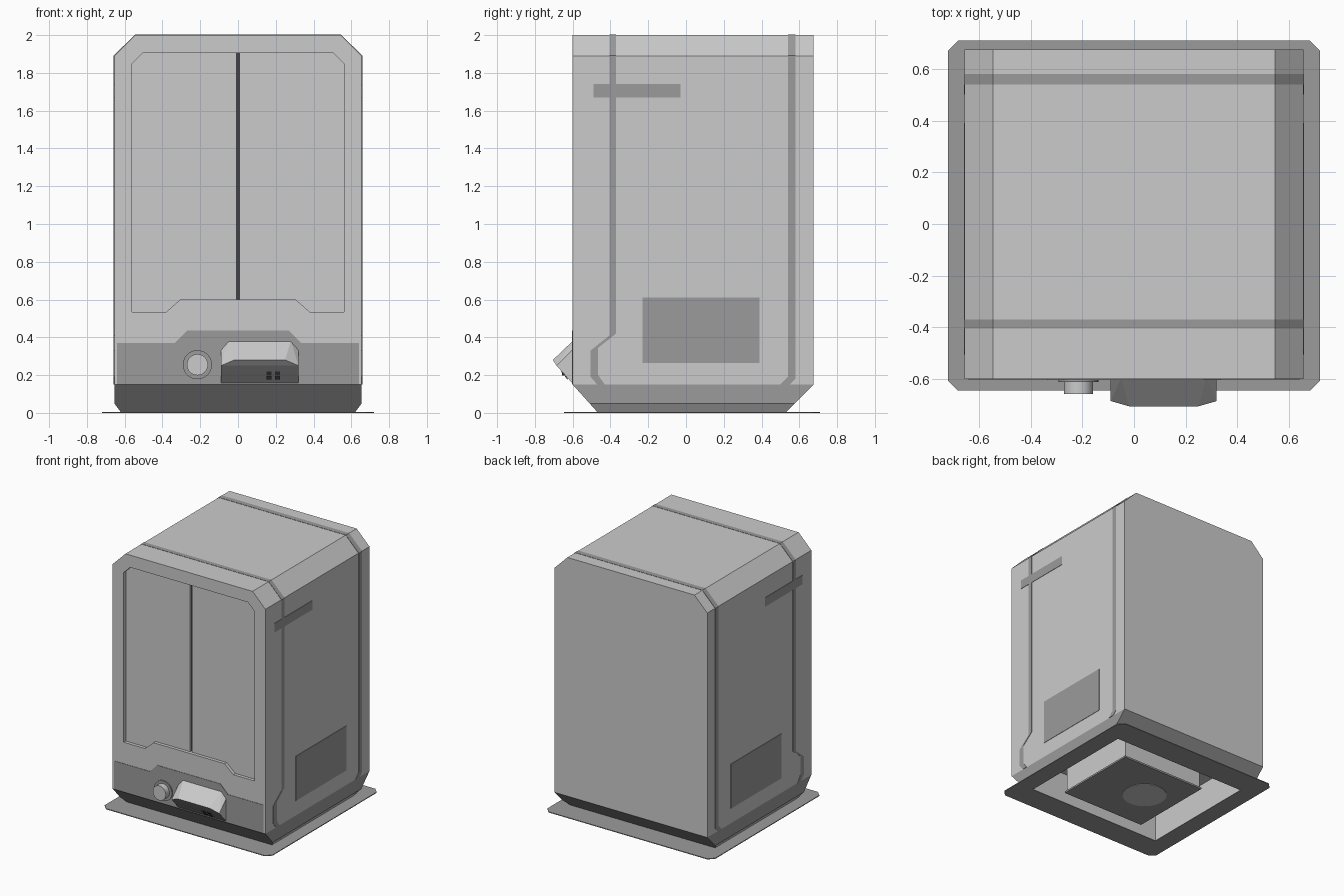
import bpy, bmesh, math
from mathutils import Vector

cube = bpy.data.objects.get("Cube")
if cube:
    bpy.data.objects.remove(cube)


def material(name, v):
    m = bpy.data.materials.new(name)
    m.use_nodes = True
    col = (v, v, v, 1)
    m.diffuse_color = col
    m.node_tree.nodes["Principled BSDF"].inputs["Base Color"].default_value = col
    return m


LIGHT = material("light grey", 0.6)
DARK = material("dark grey", 0.33)
BLACK = material("port black", 0.06)


def finish(name, bm, *mats):
    bmesh.ops.recalc_face_normals(bm, faces=bm.faces)
    me = bpy.data.meshes.new(name)
    bm.to_mesh(me)
    bm.free()
    ob = bpy.data.objects.new(name, me)
    for m in mats:
        me.materials.append(m)
    bpy.context.collection.objects.link(ob)
    return ob


def prism_bm(pts, axis, a, b):
    """Outline in the two remaining axes, extruded along one axis from a to b."""
    bm = bmesh.new()
    verts = []
    for p in pts:
        co = list(p)
        co.insert(axis, a)
        verts.append(bm.verts.new(co))
    face = bm.faces.new(verts)
    ext = bmesh.ops.extrude_face_region(bm, geom=[face])["geom"]
    move = Vector((0, 0, 0))
    move[axis] = b - a
    bmesh.ops.translate(bm, vec=move, verts=[g for g in ext if isinstance(g, bmesh.types.BMVert)])
    return bm


def prism(name, pts, axis, a, b, mat):
    return finish(name, prism_bm(pts, axis, a, b), mat)


def rect(x0, x1, y0, y1):
    return [(x0, y0), (x1, y0), (x1, y1), (x0, y1)]


def mirrored(right):
    """Close an outline by mirroring its right half."""
    return right + [(-x, z) for x, z in reversed(right)]


def cut(ob, cutter):
    cutter.hide_render = True
    cutter.hide_set(True)
    cutter.display_type = 'WIRE'
    mod = ob.modifiers.new("cut", 'BOOLEAN')
    mod.object = cutter
    mod.solver = 'EXACT'


W, FRONT, BACK = 0.655, -0.6, 0.675

# Housing: chamfered prism with sloped underside at front and back
bm = prism_bm(mirrored([(0.62, 0.004), (W, 0.05), (W, 1.89), (0.545, 2)]), 1, FRONT, BACK)


def slice_off(co, no, keep_all=False):
    geom = bm.verts[:] + bm.edges[:] + bm.faces[:]
    res = bmesh.ops.bisect_plane(bm, geom=geom, plane_co=co, plane_no=no, clear_outer=not keep_all)
    if not keep_all:
        edges = [e for e in res["geom_cut"] if isinstance(e, bmesh.types.BMEdge)]
        bmesh.ops.contextual_create(bm, geom=edges)


slice_off((0, FRONT, 0.15), (0, -0.145, -0.13))
slice_off((0, BACK, 0.15), (0, 0.145, -0.145))
slice_off((0, 0, 0.15), (0, 0, 1), True)
slice_off((0, 0, 0.05), (0, 0, 1), True)
bm.normal_update()
for f in bm.faces:
    z = f.calc_center_median().z
    sloped = abs(f.normal.y) > 0.3
    f.material_index = 1 if z < 0.15 and (z > 0.05 or sloped) else 0
housing = finish("housing", bm, LIGHT, DARK)

# Floor flange with clipped corners
flange = prism("floor_flange", [(-0.68, -0.645), (0.68, -0.645), (0.72, -0.605), (0.72, 0.67),
                                (0.68, 0.71), (-0.68, 0.71), (-0.72, 0.67), (-0.72, -0.605)],
               2, 0, 0.006, DARK)

# Underside cavity through flange and housing
cavity = prism("cavity_cutter", rect(-0.58, 0.58, -0.45, 0.51), 2, -0.1, 0.24, LIGHT)
cut(housing, cavity)
cut(flange, cavity)

# Door recess and the two doors
recess = mirrored([(0.305, 0.6), (0.38, 0.535), (0.56, 0.535), (0.56, 1.85), (0.505, 1.905)])
cut(housing, prism("door_recess_cutter", recess, 1, -0.7, -0.55, LIGHT))
door = [(0.008, 0.6), (0.305, 0.6), (0.38, 0.535), (0.56, 0.535),
        (0.56, 1.85), (0.505, 1.905), (0.008, 1.905)]
for side, s in (("left", 1), ("right", -1)):
    prism(side + "_door", [(s * x, z) for x, z in door], 1, -0.575, -0.548, LIGHT)
prism("door_seam", rect(-0.008, 0.008, 0.6, 1.905), 1, -0.557, -0.549, BLACK)

# Bands over the roof and down both sides, vents and grips
front_band = [(-0.405, 1.89), (-0.405, 0.41), (-0.505, 0.33), (-0.505, 0.19), (-0.47, 0.15),
              (-0.43, 0.15), (-0.465, 0.2), (-0.465, 0.345), (-0.37, 0.42), (-0.37, 1.89)]
back_band = [(0.58, 1.89), (0.58, 0.18), (0.55, 0.15), (0.5, 0.15), (0.54, 0.19), (0.54, 1.89)]
side_plates = {"front_band": front_band, "back_band": back_band,
               "side_vent": rect(-0.23, 0.39, 0.265, 0.61),
               "side_grip": rect(-0.49, -0.03, 1.67, 1.74)}
for side, s in (("left", 1), ("right", -1)):
    for name, pts in side_plates.items():
        prism(side + "_" + name, pts, 0, s * (W - 0.002), s * (W + 0.003), DARK)
roof = mirrored([(W + 0.003, 1.885), (W + 0.003, 1.891), (0.546, 2.002)])
for name, y0, y1 in (("front", -0.405, -0.37), ("back", 0.54, 0.58)):
    prism(name + "_roof_band", roof, 1, y0, y1, DARK)

# Control panel plate
prism("control_panel", mirrored([(0.64, 0.15), (0.64, 0.37), (0.335, 0.37), (0.27, 0.435)]),
      1, FRONT - 0.003, FRONT + 0.002, DARK)


# Knob with collar
def disc(name, x, z, r, y0, y1, mat):
    pts = [(x + r * math.cos(k * math.tau / 32), z + r * math.sin(k * math.tau / 32)) for k in range(32)]
    ob = prism(name, pts, 1, y0, y1, mat)
    bpy.context.view_layer.objects.active = ob
    bpy.ops.object.select_all(action='DESELECT')
    ob.select_set(True)
    bpy.ops.object.shade_smooth_by_angle()


disc("knob_collar", -0.215, 0.255, 0.077, -0.595, -0.612, DARK)
disc("knob", -0.215, 0.255, 0.056, -0.6, -0.657, LIGHT)

# Wedge-shaped screen housing, dark below
bm = bmesh.new()
mid = 0.115
for s in (-1, 1):
    for half, y, z in ((0.165, -0.595, 0.385), (0.205, -0.595, 0.34), (0.135, -0.705, 0.28),
                       (0.205, -0.685, 0.25), (0.205, -0.595, 0.15)):
        bm.verts.new((mid + s * half, y, z))
bmesh.ops.convex_hull(bm, input=bm.verts)
bmesh.ops.recalc_face_normals(bm, faces=bm.faces)
bm.normal_update()
for f in bm.faces:
    f.material_index = 1 if f.normal.z < -0.1 else 0
finish("screen_housing", bm, LIGHT, DARK)


# Small ports on its underside
def on_slope(z, out):
    return (-0.6 - 0.81 * (z - 0.15) - 0.78 * out, z - 0.63 * out)


for row, z in (("upper", 0.205), ("lower", 0.18)):
    for n, x in ((1, 0.165), (2, 0.21)):
        pts = [on_slope(z, 0), on_slope(z + 0.016, 0), on_slope(z + 0.016, 0.005), on_slope(z, 0.005)]
        prism(f"{row}_port_{n}", pts, 0, x - 0.013, x + 0.013, BLACK)

# Service box inside the underside cavity
prism("service_box", rect(-0.35, 0.35, -0.34, 0.32), 2, 0.02, 0.25, LIGHT)
prism("service_cover", rect(-0.36, 0.36, -0.35, 0.33), 2, 0.008, 0.022, DARK)
prism("service_dial", [(0.16 * math.cos(k * math.tau / 24) - 0.1, 0.16 * math.sin(k * math.tau / 24))
                       for k in range(24)], 2, 0.005, 0.01, LIGHT)
